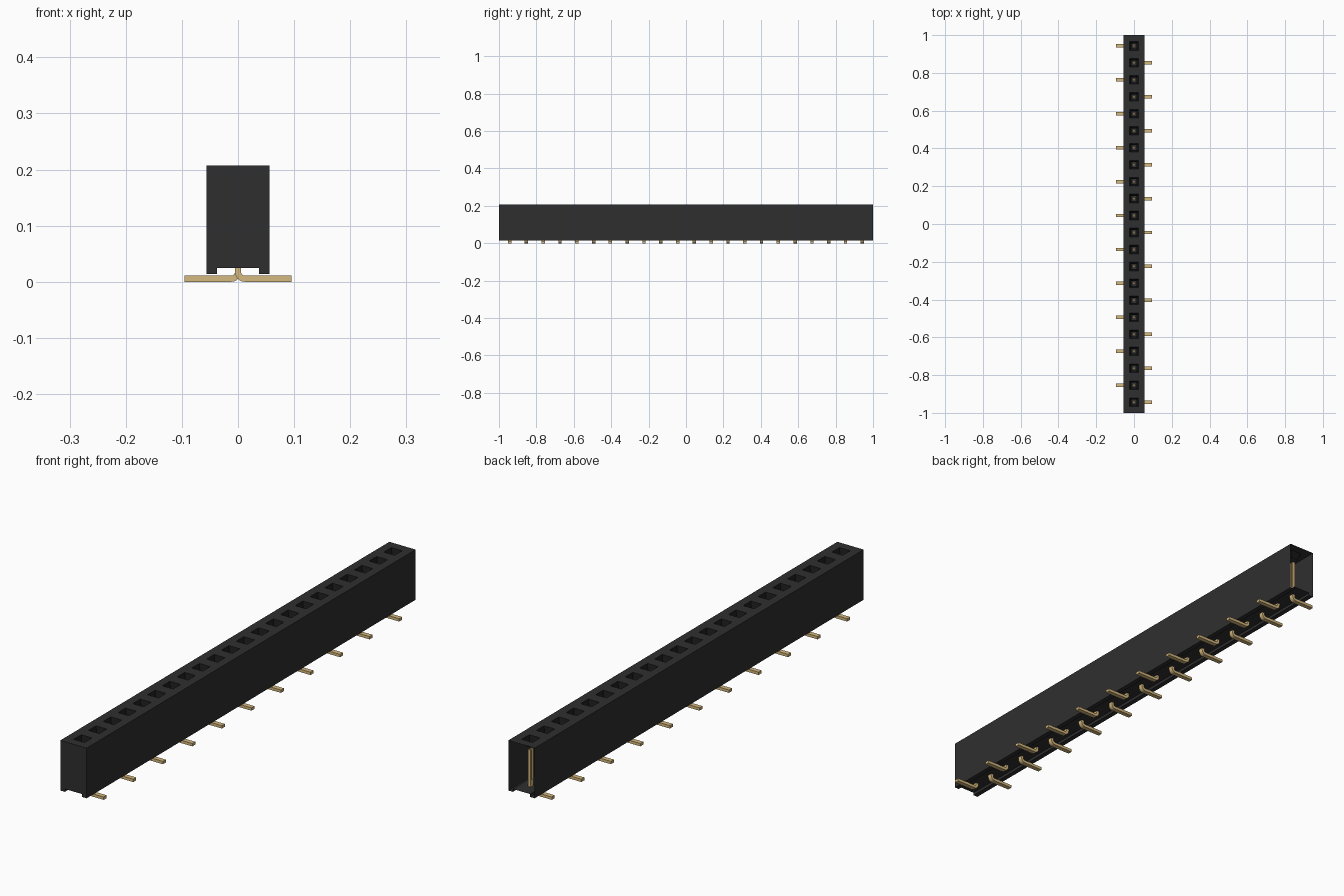
import bpy, bmesh, math
from mathutils import Vector

cube = bpy.data.objects.get("Cube")
if cube:
    bpy.data.objects.remove(cube, do_unlink=True)

PINS, PITCH, Y0 = 22, 0.0898, -0.943
W, TOP, FLOOR, FOOT, RAIL = 0.056, 0.207, 0.025, 0.014, 0.037


def material(name, color):
    m = bpy.data.materials.new(name)
    m.use_nodes = True
    m.diffuse_color = (*color, 1)
    m.node_tree.nodes["Principled BSDF"].inputs["Base Color"].default_value = (*color, 1)
    return m


black = material("black plastic", (0.028, 0.028, 0.028))
dark = material("dark socket", (0.009, 0.009, 0.009))
gold = material("pale gold", (0.66, 0.48, 0.21))


def finish(bm, name, *mats):
    bmesh.ops.remove_doubles(bm, verts=bm.verts, dist=0.0001)
    bmesh.ops.recalc_face_normals(bm, faces=bm.faces)
    me = bpy.data.meshes.new(name)
    bm.to_mesh(me)
    bm.free()
    for m in mats:
        me.materials.append(m)
    ob = bpy.data.objects.new(name, me)
    bpy.context.collection.objects.link(ob)
    return ob


def ring(bm, w, ya, yb, z):
    return [bm.verts.new(p) for p in
            ((-w, ya, z), (w, ya, z), (w, yb, z), (-w, yb, z))]


def bridge(bm, a, b, mat=0):
    for i in range(4):
        j = (i + 1) % 4
        bm.faces.new((a[i], a[j], b[j], b[i])).material_index = mat


# Hollow housing: railed section, closed front end, open back end
bm = bmesh.new()
section = [(-W, TOP), (-W, FOOT), (-RAIL, FOOT), (-RAIL, FLOOR),
           (RAIL, FLOOR), (RAIL, FOOT), (W, FOOT), (W, TOP)]
front = [bm.verts.new((x, -1, z)) for x, z in section]
back = [bm.verts.new((x, 1, z)) for x, z in section]
for i in range(len(section) - 1):
    bm.faces.new((front[i], front[i + 1], back[i + 1], back[i]))
bm.faces.new(front)

# Top with a tapered square socket over each pin
for k in range(PINS):
    y = Y0 + k * PITCH
    ya = -1 if k == 0 else y - PITCH / 2
    yb = 1 if k == PINS - 1 else y + PITCH / 2
    outer = ring(bm, W, ya, yb, TOP)
    mouth = ring(bm, 0.023, y - 0.023, y + 0.023, TOP)
    throat = ring(bm, 0.013, y - 0.013, y + 0.013, TOP - 0.027)
    bridge(bm, outer, mouth)
    bridge(bm, mouth, throat, 1)
finish(bm, "housing", black, dark)


def box(bm, lo, hi):
    a = ring(bm, hi[0], lo[1], hi[1], lo[2])
    b = ring(bm, hi[0], lo[1], hi[1], hi[2])
    for v in (a[0], a[3], b[0], b[3]):
        v.co.x = lo[0]
    bridge(bm, a, b)
    bm.faces.new(a)
    bm.faces.new(b)


def build_pin(name, y, side):
    bm = bmesh.new()
    t, r, half = 0.0055, 0.012, 0.009
    # Centre line: stem, quarter bend, foot
    path = [Vector((0, 0.05))]
    for i in range(6):
        a = math.pi / 2 * i / 5
        path.append(Vector((r - r * math.cos(a), t + r - r * math.sin(a))))
    path.append(Vector((0.095, t)))
    previous = None
    for i, p in enumerate(path):
        d = (path[min(i + 1, len(path) - 1)] - path[max(i - 1, 0)]).normalized()
        if i <= 1:
            d = Vector((0, -1))
        elif i >= len(path) - 2:
            d = Vector((1, 0))
        n = Vector((-d.y, d.x)) * t
        loop = [bm.verts.new((side * q.x, y + s * half, q.y))
                for q, s in ((p - n, -1), (p + n, -1), (p + n, 1), (p - n, 1))]
        if previous:
            bridge(bm, previous, loop)
        else:
            bm.faces.new(loop)
        previous = loop
    bm.faces.new(previous)
    # Forked spring contact inside the socket
    for s in (-1, 1):
        c = y + s * 0.0065
        box(bm, (-t, c - 0.003, 0.05), (t, c + 0.003, 0.168))
    finish(bm, name, gold)


for k in range(PINS):
    build_pin(f"pin_{k + 1}", Y0 + k * PITCH, 1 if k % 2 == 0 else -1)
